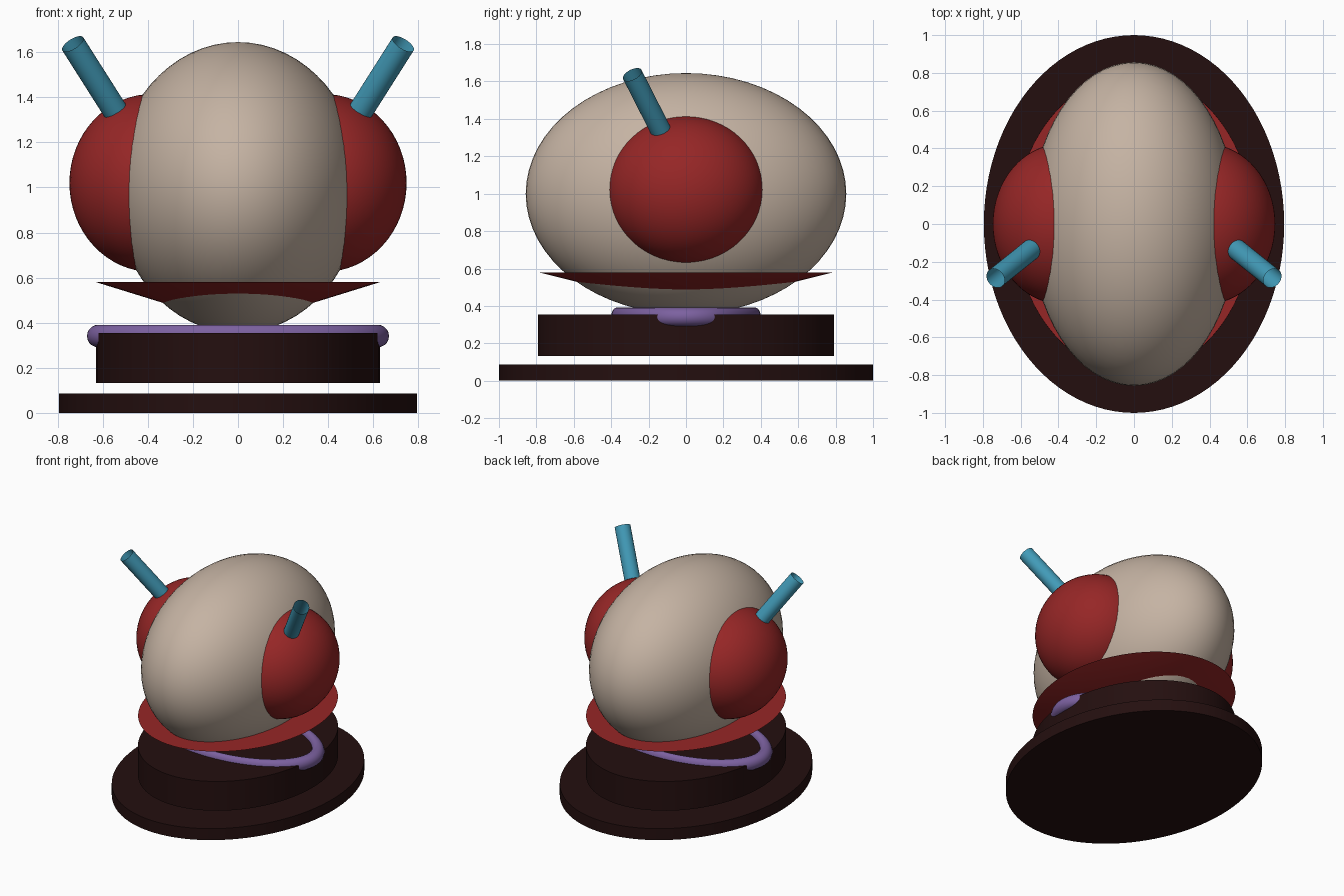
import bpy, math
from mathutils import Vector

if "Cube" in bpy.data.objects:
    bpy.data.objects.remove(bpy.data.objects["Cube"])


def material(name, r, g, b):
    """Flat colour from 8-bit sRGB values."""
    m = bpy.data.materials.new(name)
    lin = [((c / 255 + 0.055) / 1.055) ** 2.4 if c > 10 else c / 255 / 12.92 for c in (r, g, b)]
    m.diffuse_color = (*lin, 1.0)
    m.use_nodes = True
    m.node_tree.nodes["Principled BSDF"].inputs["Base Color"].default_value = m.diffuse_color
    return m


BEIGE = material("warm_beige", 197, 179, 163)
RED = material("deep_red", 150, 38, 38)
DARK = material("dark_brown", 36, 15, 15)
TEAL = material("teal", 66, 155, 184)
PURPLE = material("purple", 124, 97, 160)


def finish(name, mat, scale=(1, 1, 1)):
    """Name, scale, colour and smooth the active object."""
    ob = bpy.context.object
    ob.name = name
    ob.scale = scale
    bpy.ops.object.transform_apply(location=False, rotation=False, scale=True)
    ob.data.materials.append(mat)
    bpy.ops.object.shade_smooth_by_angle(angle=math.radians(35))
    return ob


def ellipsoid(name, mat, centre, radii):
    bpy.ops.mesh.primitive_uv_sphere_add(segments=64, ring_count=32, radius=1, location=centre)
    return finish(name, mat, radii)


def oval_disc(name, mat, rx, ry, z0, z1, bottom=1.0):
    """Oval slab; bottom is the lower radius relative to the upper one."""
    bpy.ops.mesh.primitive_cone_add(vertices=96, radius1=bottom, radius2=1, depth=z1 - z0,
                                    location=(0, 0, (z0 + z1) / 2))
    return finish(name, mat, (rx, ry, 1))


# Stand: floating oval base plate and drum
oval_disc("base_plate", DARK, 0.795, 1.0, 0.0, 0.087)
oval_disc("drum", DARK, 0.63, 0.792, 0.132, 0.354)

# Oval ring lying in the top of the drum
bpy.ops.mesh.primitive_torus_add(major_radius=0.62, minor_radius=0.05, major_segments=96,
                                 minor_segments=20, location=(0, 0, 0.341))
finish("ring", PURPLE, (1, 0.597, 1))

# Shallow conical collar under the body
oval_disc("collar", RED, 0.63, 0.79, 0.385, 0.58, bottom=0.0)

# Egg-shaped body
ellipsoid("body", BEIGE, (0, 0, 1.0), (0.55, 0.857, 0.645))

# Side domes and their open tubes
for side, sx in (("left", -1), ("right", 1)):
    ellipsoid(side + "_dome", RED, (0.38 * sx, 0, 1.02), (0.368, 0.425, 0.395))
    foot = Vector((0.50 * sx, -0.10, 1.27))
    tip = Vector((0.733 * sx, -0.287, 1.637))
    axis = tip - foot
    bpy.ops.mesh.primitive_cylinder_add(vertices=32, radius=0.055, depth=axis.length,
                                        end_fill_type='NOTHING', location=(foot + tip) / 2,
                                        rotation=axis.to_track_quat('Z', 'Y').to_euler())
    finish(side + "_tube", TEAL)
